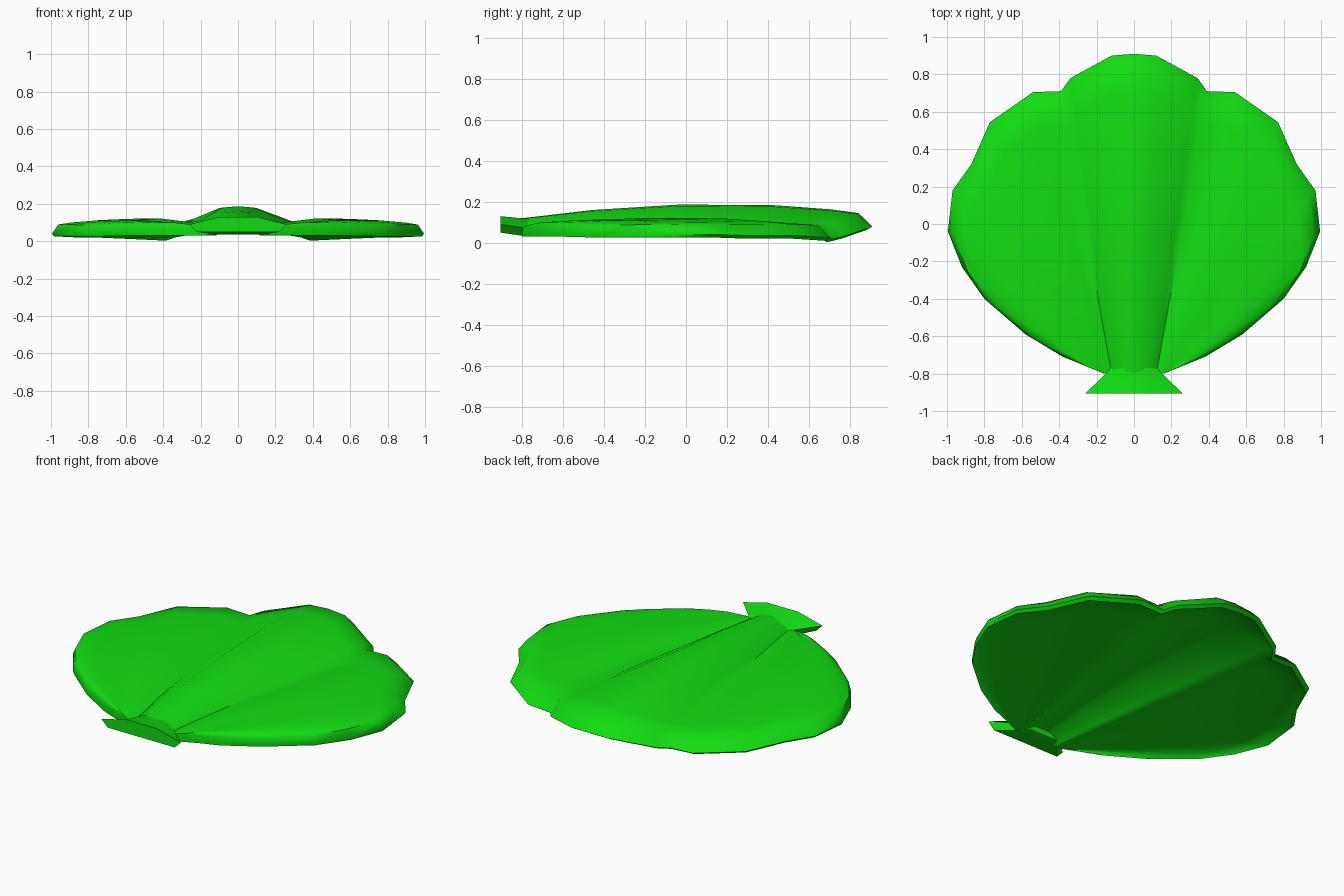
import bpy
import bmesh
import math

cube = bpy.data.objects.get("Cube")
if cube:
    bpy.data.objects.remove(cube)

green = bpy.data.materials.new("shell green")
green.use_nodes = True
colour = (0.006, 0.72, 0.006, 1)
green.diffuse_color = colour
green.node_tree.nodes["Principled BSDF"].inputs["Base Color"].default_value = colour


def finish(bm, name, angle):
    """Turn a bmesh into a smooth, green object."""
    bmesh.ops.remove_doubles(bm, verts=bm.verts, dist=0.0005)
    bmesh.ops.recalc_face_normals(bm, faces=bm.faces)
    mesh = bpy.data.meshes.new(name)
    bm.to_mesh(mesh)
    bm.free()
    mesh.materials.append(green)
    obj = bpy.data.objects.new(name, mesh)
    bpy.context.collection.objects.link(obj)
    bpy.ops.object.select_all(action="DESELECT")
    obj.select_set(True)
    bpy.context.view_layer.objects.active = obj
    bpy.ops.object.shade_smooth_by_angle(angle=math.radians(angle))
    return obj


# Ribs of the right half: rim x, rim y, hinge x, hinge z, crown z, rim z
ribs = [
    (0.00, 0.91, 0.00, 0.120, 0.187, 0.080),
    (0.12, 0.90, 0.05, 0.118, 0.180, 0.075),
    (0.34, 0.78, 0.11, 0.085, 0.105, 0.035),
    (0.39, 0.71, 0.12, 0.075, 0.085, 0.018),
    (0.54, 0.705, 0.13, 0.075, 0.105, 0.025),
    (0.77, 0.545, 0.135, 0.075, 0.122, 0.035),
    (0.87, 0.32, 0.14, 0.075, 0.118, 0.035),
    (0.97, 0.18, 0.14, 0.075, 0.115, 0.040),
    (0.995, -0.04, 0.145, 0.075, 0.113, 0.040),
    (0.92, -0.23, 0.145, 0.075, 0.110, 0.040),
    (0.80, -0.40, 0.15, 0.070, 0.105, 0.040),
    (0.58, -0.59, 0.15, 0.070, 0.100, 0.045),
    (0.38, -0.71, 0.155, 0.070, 0.090, 0.045),
    (0.16, -0.80, 0.155, 0.070, 0.075, 0.050),
]
# Position along a rib, and how much of the crown height it reaches
steps = [(0, 0), (0.2, 0.6), (0.45, 1), (0.72, 0.95), (0.88, 0.65), (0.96, 0.38)]
HINGE_Y = -0.80
THICKNESS = 0.05


def rib_loop(bm, rib, side):
    """Closed section of one rib: out along the top, round the rim, back below."""
    rx, ry, hx, hz, crown, rim = rib

    def place(t, z):
        x = hx + (rx - hx) * t
        y = HINGE_Y + (ry - HINGE_Y) * t
        return bm.verts.new((side * x, y, z))

    tops = [(t, hz + (crown - hz) * f) for t, f in steps]
    loop = [place(t, z) for t, z in tops]
    loop.append(place(1, rim))
    loop.append(place(0.985, rim - 0.015))
    for t, z in reversed(tops):
        floor = rim - 0.015 if t > 0.9 else 0.03
        loop.append(place(t, max(z - THICKNESS, floor)))
    return loop


# Scalloped shell
bm = bmesh.new()
sections = [(r, -1) for r in reversed(ribs[1:])] + [(r, 1) for r in ribs]
loops = [rib_loop(bm, r, s) for r, s in sections]
for a, b in zip(loops, loops[1:]):
    for i in range(len(a)):
        j = (i + 1) % len(a)
        bm.faces.new((a[i], a[j], b[j], b[i]))
finish(bm, "shell", 50)

# Flared hinge: a back and a front section, wider towards the front
bm = bmesh.new()


def hinge_section(y, half, flat, top, edge, bottom, foot):
    outline = [(-half, edge), (-flat, top), (flat, top),
               (half, edge), (foot, bottom), (-foot, bottom)]
    return [bm.verts.new((x, y, z)) for x, z in outline]


back = hinge_section(-0.76, 0.12, 0.05, 0.120, 0.075, 0.040, 0.09)
waist = hinge_section(-0.80, 0.15, 0.07, 0.120, 0.075, 0.035, 0.13)
front = hinge_section(-0.905, 0.26, 0.10, 0.130, 0.090, 0.050, 0.22)
for a, b in ((back, waist), (waist, front)):
    for i in range(len(a)):
        j = (i + 1) % len(a)
        bm.faces.new((a[i], a[j], b[j], b[i]))
bm.faces.new(back)
bm.faces.new(front)
finish(bm, "hinge", 40)
